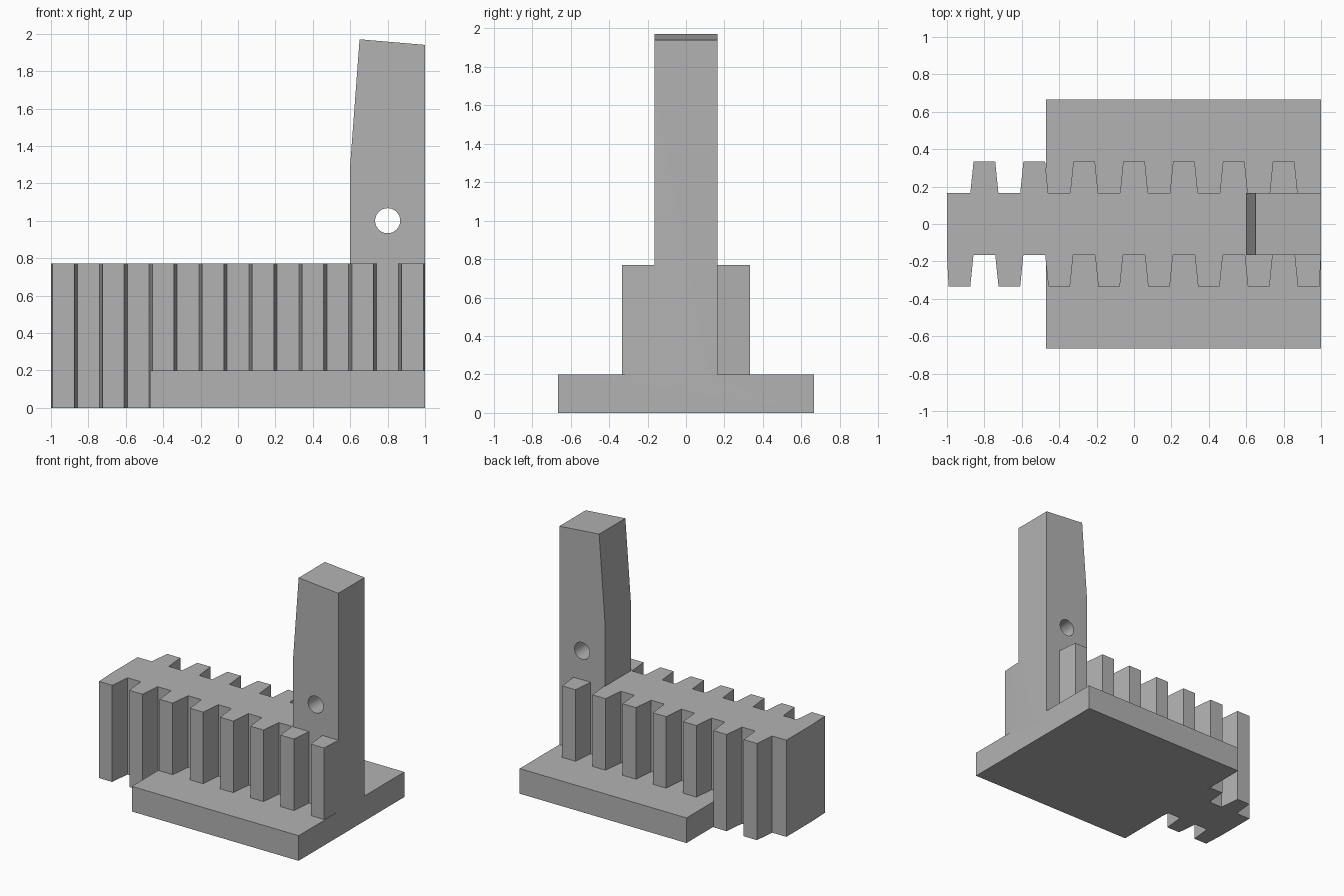
import bpy
import bmesh
from math import pi
from mathutils import Matrix, Vector

cube = bpy.data.objects.get("Cube")
if cube:
    bpy.data.objects.remove(cube, do_unlink=True)

grey = bpy.data.materials.new("plain_grey")
grey.use_nodes = True
colour = (0.45, 0.45, 0.45, 1)
grey.diffuse_color = colour
grey.node_tree.nodes["Principled BSDF"].inputs["Base Color"].default_value = colour

PITCH = 0.8 / 3
ROOT, TIP = 0.165, 0.333      # half depth of the rack at tooth root and tip
RACK_TOP = 0.77


def prism(name, points, direction):
    """Extrude a closed outline of 3D points along a direction."""
    bm = bmesh.new()
    face = bm.faces.new([bm.verts.new(p) for p in points])
    new = bmesh.ops.extrude_face_region(bm, geom=[face])["geom"]
    bmesh.ops.translate(bm, vec=Vector(direction),
                        verts=[v for v in new if isinstance(v, bmesh.types.BMVert)])
    bmesh.ops.recalc_face_normals(bm, faces=bm.faces)
    return to_object(name, bm)


def to_object(name, bm):
    mesh = bpy.data.meshes.new(name)
    bm.to_mesh(mesh)
    bm.free()
    mesh.materials.append(grey)
    obj = bpy.data.objects.new(name, mesh)
    bpy.context.collection.objects.link(obj)
    return obj


def combine(target, other, operation):
    """Apply a boolean and remove the used part."""
    mod = target.modifiers.new("combine", "BOOLEAN")
    mod.operation = operation
    mod.solver = "EXACT"
    mod.object = other
    bpy.context.view_layer.objects.active = target
    bpy.ops.object.modifier_apply(modifier=mod.name)
    bpy.data.objects.remove(other, do_unlink=True)


def teeth(first, count, side):
    """Outline of a row of tapered teeth, from left to right."""
    row = []
    for i in range(count):
        c = first + i * PITCH
        for dx, y in ((-0.075, ROOT), (-0.058, TIP), (0.058, TIP), (0.075, ROOT)):
            row.append((max(-1, min(1, c + dx)), side * y, 0))
    return row


# Toothed rack: the back row is shifted by half a pitch
front_row = teeth(-0.9333, 8, -1)
back_row = [(-1, ROOT, 0)] + teeth(-0.8, 7, 1) + [(1, ROOT, 0)]
stand = prism("toothed_rack_stand", front_row + back_row[::-1], (0, 0, RACK_TOP))

# Base plate
plate = prism("base_plate", [(-0.47, -0.665, 0), (1, -0.665, 0),
                             (1, 0.665, 0), (-0.47, 0.665, 0)], (0, 0, 0.2))
combine(stand, plate, "UNION")

# Upright arm with tapered inner edge and slanted top
arm_profile = [(0.6, RACK_TOP), (1, RACK_TOP), (1, 1.94), (0.65, 1.97), (0.6, 1.3)]
arm = prism("upright_arm", [(x, -ROOT, z) for x, z in arm_profile], (0, 2 * ROOT, 0))

# Round hole through the arm
bm = bmesh.new()
bmesh.ops.create_cone(bm, cap_ends=True, segments=40, radius1=0.067, radius2=0.067, depth=1,
                      matrix=Matrix.Translation((0.8, 0, 1)) @ Matrix.Rotation(pi / 2, 4, "X"))
hole = to_object("hole_cutter", bm)
hole.hide_render = True
combine(arm, hole, "DIFFERENCE")
combine(stand, arm, "UNION")

# Merge coplanar faces and smooth only the hole wall
bm = bmesh.new()
bm.from_mesh(stand.data)
bmesh.ops.remove_doubles(bm, verts=bm.verts, dist=0.0001)
bmesh.ops.dissolve_limit(bm, angle_limit=0.01, verts=bm.verts, edges=bm.edges)
bm.to_mesh(stand.data)
bm.free()
bpy.ops.object.select_all(action="DESELECT")
stand.select_set(True)
bpy.context.view_layer.objects.active = stand
bpy.ops.object.shade_smooth_by_angle(angle=0.3)
